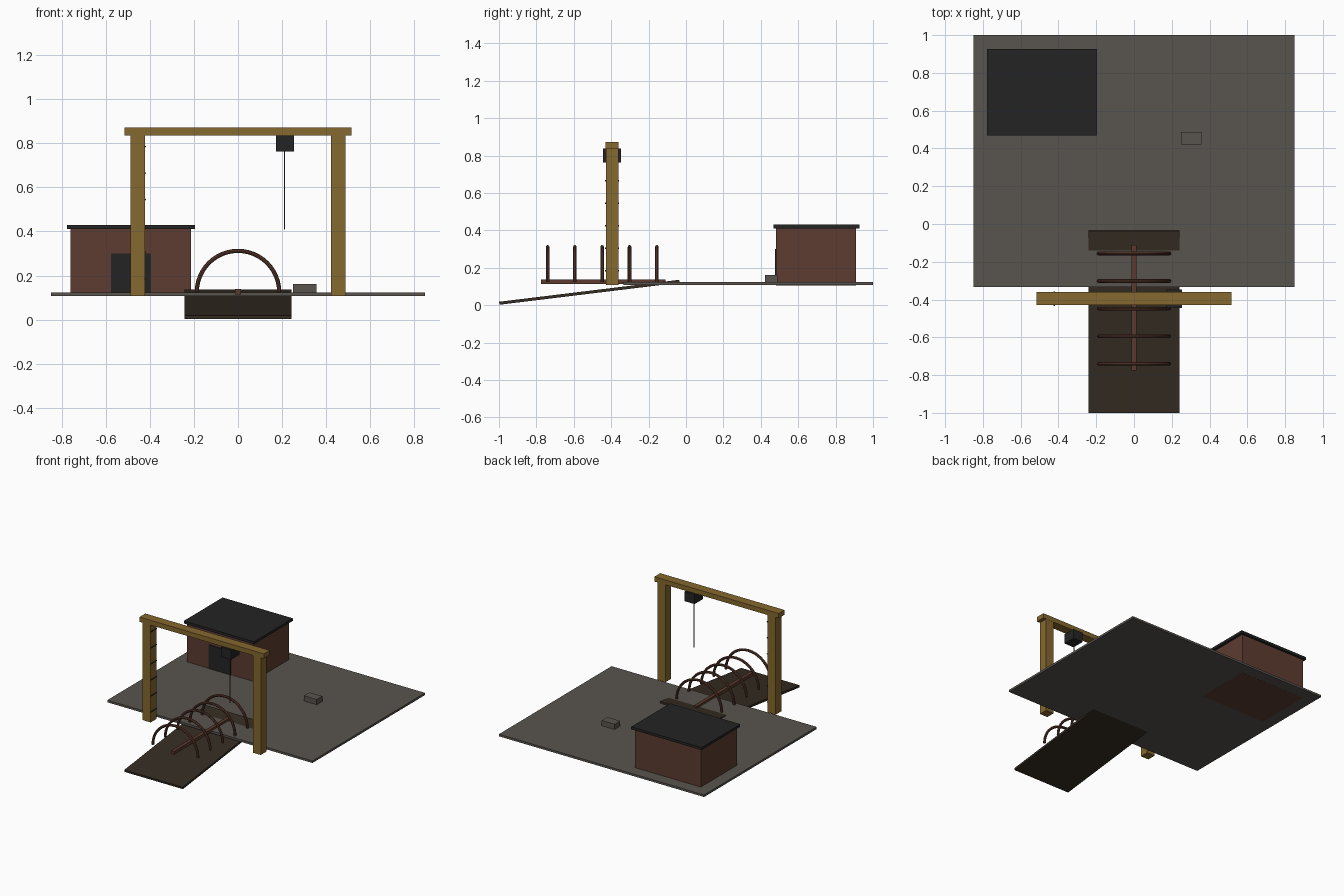
import bpy, bmesh, math
from mathutils import Matrix, Vector

default = bpy.data.objects.get("Cube")
if default:
    bpy.data.objects.remove(default)


def material(name, r, g, b):
    """Flat material from 0-255 display values, stored as linear."""
    colour = [((c / 255 + 0.055) / 1.055) ** 2.4 for c in (r, g, b)] + [1]
    m = bpy.data.materials.new(name)
    m.use_nodes = True
    m.diffuse_color = colour
    m.node_tree.nodes["Principled BSDF"].inputs["Base Color"].default_value = colour
    return m


concrete = material("concrete", 89, 84, 78)
brick = material("brick", 92, 60, 48)
rust = material("rusted_steel", 92, 58, 46)
black = material("dark_metal", 36, 36, 36)
yellow = material("yellow_paint", 133, 104, 46)
timber = material("dark_timber", 53, 44, 35)
steel = material("cable_steel", 80, 80, 80)


def finish(name, bm, mat):
    mesh = bpy.data.meshes.new(name)
    bmesh.ops.recalc_face_normals(bm, faces=bm.faces)
    bm.to_mesh(mesh)
    bm.free()
    mesh.materials.append(mat)
    ob = bpy.data.objects.new(name, mesh)
    bpy.context.collection.objects.link(ob)
    return ob


def box(name, x, y, z, mat):
    """Box spanning the given (low, high) ranges."""
    bm = bmesh.new()
    centre = Vector([sum(r) / 2 for r in (x, y, z)])
    size = [r[1] - r[0] for r in (x, y, z)]
    bmesh.ops.create_cube(bm, size=1, matrix=Matrix.Translation(centre) @ Matrix.Diagonal((*size, 1)))
    return finish(name, bm, mat)


def rod(name, start, end, radius, mat, sides=8):
    start, end = Vector(start), Vector(end)
    axis = end - start
    bm = bmesh.new()
    bmesh.ops.create_cone(
        bm, cap_ends=True, segments=sides, radius1=radius, radius2=radius, depth=axis.length,
        matrix=Matrix.Translation((start + end) / 2) @ axis.to_track_quat("Z", "Y").to_matrix().to_4x4())
    return finish(name, bm, mat)


def smooth(ob):
    bpy.ops.object.select_all(action="DESELECT")
    ob.select_set(True)
    bpy.context.view_layer.objects.active = ob
    bpy.ops.object.shade_smooth_by_angle()


def arch(name, y, z, major, minor, mat, steps=24, sides=8):
    """Upright half ring across x, with capped feet."""
    bm = bmesh.new()
    rings = []
    for i in range(steps + 1):
        a = math.pi * i / steps
        ring = []
        for j in range(sides):
            b = math.tau * j / sides
            r = major + minor * math.cos(b)
            ring.append(bm.verts.new((r * math.cos(a), y + minor * math.sin(b), z + r * math.sin(a))))
        rings.append(ring)
    for p, q in zip(rings, rings[1:]):
        for j in range(sides):
            k = (j + 1) % sides
            bm.faces.new((p[j], p[k], q[k], q[j]))
    bm.faces.new(rings[0])
    bm.faces.new(rings[-1])
    smooth(finish(name, bm, mat))


# Yard slab
box("yard_slab", (-0.85, 0.85), (-0.333, 1.0), (0.107, 0.123), concrete)

# Slipway sloping down through the slab to the ground
ramp = box("slipway", (-0.242, 0.242), (-0.485, 0.485), (-0.008, 0.008), timber)
ramp.location = (0, -0.517, 0.069)
ramp.rotation_euler.x = math.atan(0.122)

# Workshop
box("workshop_walls", (-0.76, -0.214), (0.482, 0.91), (0.1065, 0.412), brick)
box("workshop_roof", (-0.777, -0.195), (0.468, 0.927), (0.411, 0.43), black)
box("workshop_door", (-0.577, -0.395), (0.477, 0.484), (0.123, 0.301), black)

# Gantry
for side, s in (("right", -1), ("left", 1)):
    box(f"gantry_post_{side}", sorted((s * 0.423, s * 0.489)), (-0.429, -0.362), (0.107, 0.837), yellow)
box("gantry_beam", (-0.515, 0.515), (-0.43, -0.361), (0.836, 0.872), yellow)

# Rungs on the inner face of the right post
for i in range(6):
    z = 0.185 + i * 0.12
    rod(f"ladder_rung_{i + 1}", (-0.422, -0.433, z), (-0.422, -0.358, z), 0.004, black)

# Hoist
box("hoist_block", (0.172, 0.254), (-0.445, -0.347), (0.764, 0.837), black)
rod("hoist_cable", (0.211, -0.396, 0.41), (0.211, -0.396, 0.766), 0.003, steel)

# Unfinished hull: keel and ribs
box("hull_keel", (-0.0125, 0.0125), (-0.775, -0.11), (0.114, 0.138), rust)
for i in range(5):
    arch(f"hull_rib_{i + 1}", -0.74 + i * 0.146, 0.125, 0.187, 0.0095, rust)

# Loose block on the slab
box("stone_block", (0.25, 0.357), (0.422, 0.488), (0.122, 0.162), concrete)
